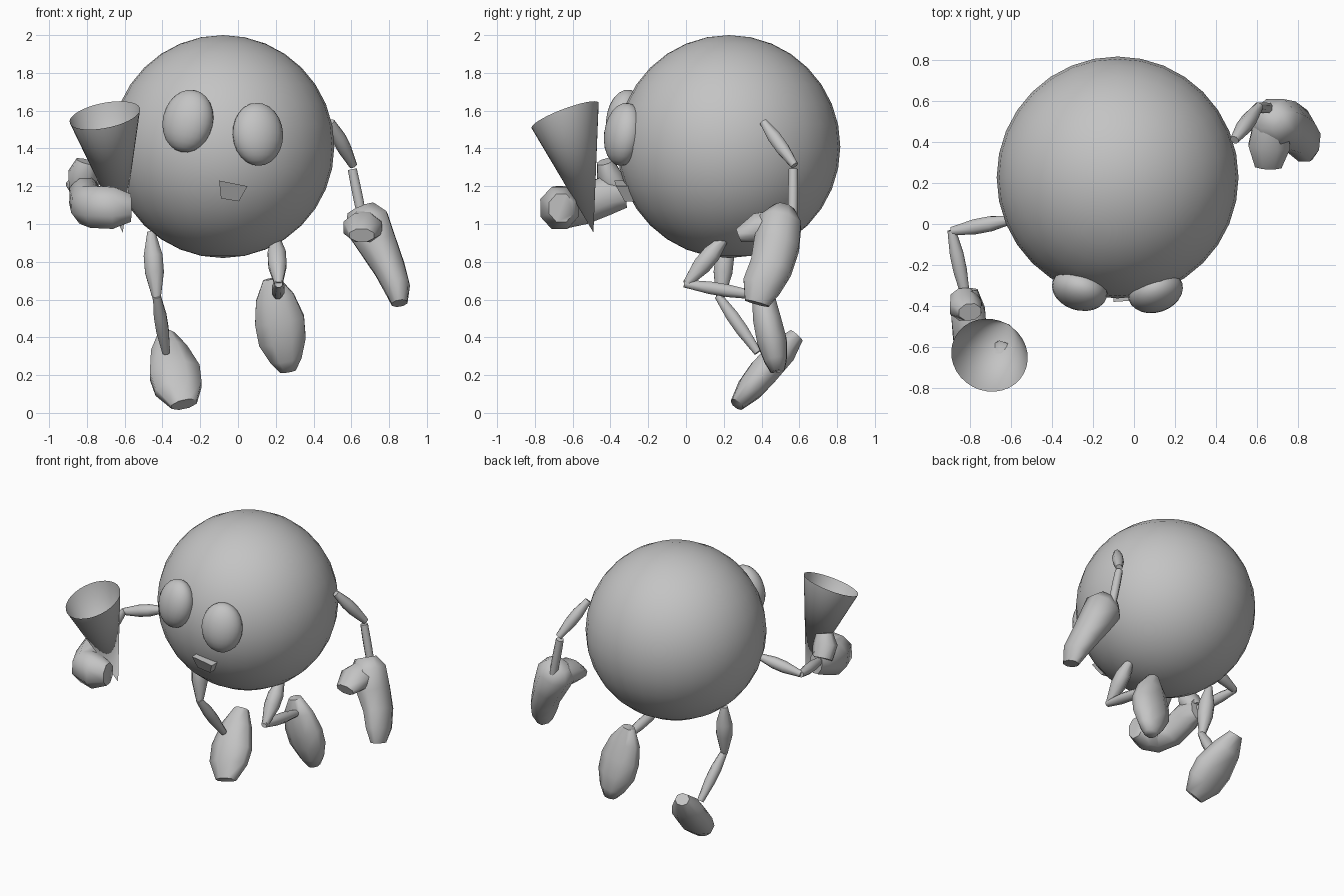
import bpy, bmesh, math
from mathutils import Vector, Matrix

cube = bpy.data.objects.get("Cube")
if cube:
    bpy.data.objects.remove(cube)

grey = bpy.data.materials.new("plain_grey")
grey.use_nodes = True
color = (0.55, 0.55, 0.55, 1)
grey.diffuse_color = color
grey.node_tree.nodes["Principled BSDF"].inputs["Base Color"].default_value = color


def finish(name, bm, angle=50):
    bmesh.ops.recalc_face_normals(bm, faces=bm.faces)
    mesh = bpy.data.meshes.new(name)
    bm.to_mesh(mesh)
    bm.free()
    mesh.materials.append(grey)
    obj = bpy.data.objects.new(name, mesh)
    bpy.context.collection.objects.link(obj)
    bpy.ops.object.select_all(action='DESELECT')
    obj.select_set(True)
    bpy.context.view_layer.objects.active = obj
    bpy.ops.object.shade_smooth_by_angle(angle=math.radians(angle))
    return obj


def ball(name, center, radii, turn=(0, 0, 0), segments=32):
    bm = bmesh.new()
    bmesh.ops.create_uvsphere(bm, u_segments=segments, v_segments=segments // 2, radius=1)
    rot = Matrix.Identity(4)
    for axis, deg in zip("YXZ", turn):
        rot = Matrix.Rotation(math.radians(deg), 4, axis) @ rot
    scale = Matrix.Diagonal((*radii, 1))
    bm.transform(Matrix.Translation(center) @ rot @ scale)
    finish(name, bm)


def loft(name, sections, wide=(1, 0, 0), sides=8):
    """Skin through sections of (x, y, z, half width, half depth)."""
    bm = bmesh.new()
    points = [Vector(s[:3]) for s in sections]
    rings = []
    for i, (p, s) in enumerate(zip(points, sections)):
        along = (points[min(i + 1, len(points) - 1)] - points[max(i - 1, 0)]).normalized()
        u = Vector(wide)
        u = (u - along * u.dot(along)).normalized()
        v = along.cross(u)
        ring = []
        for k in range(sides):
            a = math.tau * (k + 0.5) / sides
            ring.append(bm.verts.new(p + u * math.cos(a) * s[3] + v * math.sin(a) * s[4]))
        rings.append(ring)
    for r0, r1 in zip(rings, rings[1:]):
        for k in range(sides):
            j = (k + 1) % sides
            bm.faces.new((r0[k], r0[j], r1[j], r1[k]))
    bm.faces.new(rings[0])
    bm.faces.new(rings[-1])
    return finish(name, bm, 65)


def bone(name, start, end, thick, tip=0.022):
    """Limb segment that swells in the middle."""
    a, b = Vector(start), Vector(end)
    sections = [(*a.lerp(b, t), r, r) for t, r in
                ((0, tip), (0.35, thick), (0.6, thick), (1, tip))]
    side = (1, 0, 0) if abs((b - a).normalized().x) < 0.7 else (0, 0, 1)
    loft(name, sections, side)


# Body and eyes
ball("body", (-0.08, 0.227, 1.41), (0.59, 0.59, 0.59))
ball("right_eye", (-0.265, -0.32, 1.545), (0.137, 0.1, 0.168), (10, -8, -18), 24)
ball("left_eye", (0.105, -0.33, 1.475), (0.137, 0.1, 0.168), (0, -8, 18), 24)

# Beak-like mouth wedge
bm = bmesh.new()
top = [(-0.1, -0.38, 1.23), (0.05, -0.37, 1.2), (0.05, -0.25, 1.2), (-0.1, -0.25, 1.23)]
low = [(-0.09, -0.33, 1.135), (0.005, -0.325, 1.12), (0.005, -0.25, 1.12), (-0.09, -0.25, 1.135)]
upper, lower = [[bm.verts.new(p) for p in row] for row in (top, low)]
bm.faces.new(upper)
bm.faces.new(lower)
for k in range(4):
    j = (k + 1) % 4
    bm.faces.new((upper[k], upper[j], lower[j], lower[k]))
finish("mouth", bm, 20)

# Arms
bone("left_upper_arm", (0.49, 0.41, 1.54), (0.61, 0.575, 1.31), 0.038)
bone("left_forearm", (0.605, 0.568, 1.29), (0.66, 0.565, 1.02), 0.028, 0.026)
bone("right_upper_arm", (-0.6, 0.02, 1.28), (-0.89, -0.035, 1.21), 0.04)
bone("right_forearm", (-0.89, -0.03, 1.21), (-0.82, -0.36, 1.17), 0.036)

# Left mitten, hanging open
loft("left_palm", [
    (0.65, 0.52, 1.08, 0.06, 0.08), (0.68, 0.5, 1.01, 0.12, 0.13),
    (0.74, 0.48, 0.89, 0.13, 0.11), (0.80, 0.45, 0.77, 0.12, 0.09),
    (0.84, 0.4, 0.67, 0.11, 0.075), (0.855, 0.375, 0.58, 0.07, 0.045)], (0, 1, 0))
loft("left_thumb", [
    (0.67, 0.5, 0.99, 0.09, 0.09), (0.66, 0.38, 0.98, 0.11, 0.085),
    (0.655, 0.28, 0.94, 0.07, 0.04)])

# Right mitten, curled round the cup
loft("right_palm", [
    (-0.81, -0.32, 1.16, 0.08, 0.05), (-0.81, -0.42, 1.15, 0.11, 0.09),
    (-0.80, -0.55, 1.1, 0.11, 0.09), (-0.75, -0.655, 1.09, 0.12, 0.1),
    (-0.66, -0.67, 1.085, 0.12, 0.11), (-0.57, -0.66, 1.085, 0.08, 0.07)], (0, 0, 1))
loft("right_thumb", [
    (-0.83, -0.36, 1.18, 0.07, 0.06), (-0.82, -0.41, 1.26, 0.085, 0.07),
    (-0.8, -0.43, 1.33, 0.06, 0.045)])

# Open cone cup with a tilted rim
bm = bmesh.new()
apex = bm.verts.new((-0.61, -0.49, 0.955))
tilt = Vector((-0.2, -0.38, 1)).to_track_quat('Z', 'Y')
rim = []
for k in range(32):
    a = math.tau * k / 32
    offset = tilt @ Vector((math.cos(a), math.sin(a), 0)) * 0.19
    rim.append(bm.verts.new(Vector((-0.705, -0.64, 1.575)) + offset))
for k in range(32):
    bm.faces.new((apex, rim[k], rim[(k + 1) % 32]))
finish("cup", bm)

# Legs
bone("left_thigh", (0.2, 0.21, 0.93), (0.215, 0.0, 0.68), 0.052)
bone("left_shin", (0.215, -0.01, 0.685), (0.21, 0.38, 0.62), 0.036)
bone("right_thigh", (-0.46, 0.22, 0.96), (-0.43, 0.18, 0.6), 0.054)
bone("right_shin", (-0.43, 0.17, 0.62), (-0.38, 0.38, 0.32), 0.036)

# Feet, from heel to toe
loft("left_foot", [
    (0.175, 0.4, 0.71, 0.045, 0.04), (0.195, 0.41, 0.61, 0.11, 0.065),
    (0.22, 0.43, 0.49, 0.142, 0.08), (0.235, 0.455, 0.38, 0.135, 0.085),
    (0.255, 0.475, 0.28, 0.09, 0.065), (0.265, 0.485, 0.22, 0.045, 0.04)])
loft("right_foot", [
    (-0.38, 0.585, 0.41, 0.05, 0.045), (-0.365, 0.51, 0.325, 0.105, 0.08),
    (-0.335, 0.41, 0.215, 0.145, 0.085), (-0.315, 0.34, 0.13, 0.135, 0.075),
    (-0.285, 0.27, 0.045, 0.075, 0.04)])
